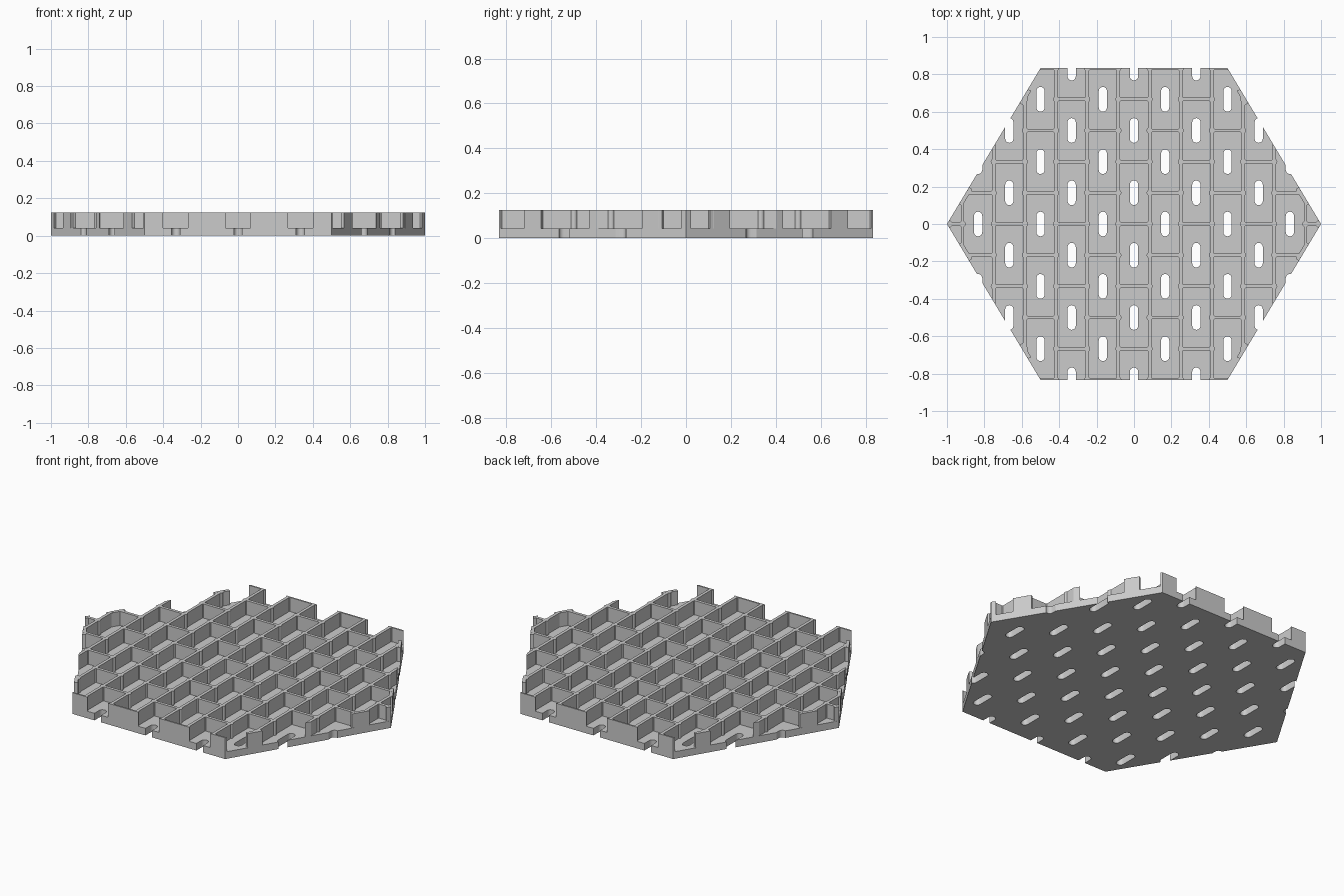
import bpy
import bmesh
from math import pi, asin, cos, sin, radians
from mathutils import Vector

cube = bpy.data.objects.get("Cube")
if cube:
    bpy.data.objects.remove(cube, do_unlink=True)

HEIGHT, FLOOR = 1 / 8, 1 / 24
CELL_X, CELL_Y = 1 / 12, 1 / 6      # half size of one cell
WALL, POST = 0.009, 0.016           # half wall thickness, post radius
SLOT_R, SLOT_L = 0.022, 0.066       # slot radius and half length

grey = bpy.data.materials.new("plain grey")
grey.use_nodes = True
grey.diffuse_color = (0.6, 0.6, 0.6, 1)
grey.node_tree.nodes["Principled BSDF"].inputs["Base Color"].default_value = (0.6, 0.6, 0.6, 1)


def prisms(name, outlines, z0, z1):
    """One object made of upright prisms with the given outlines."""
    bm = bmesh.new()
    for outline in outlines:
        face = bm.faces.new([bm.verts.new((x, y, z0)) for x, y in outline])
        top = bmesh.ops.extrude_face_region(bm, geom=[face])["geom"]
        verts = [g for g in top if isinstance(g, bmesh.types.BMVert)]
        bmesh.ops.translate(bm, verts=verts, vec=(0, 0, z1 - z0))
    bmesh.ops.recalc_face_normals(bm, faces=bm.faces)
    mesh = bpy.data.meshes.new(name)
    bm.to_mesh(mesh)
    bm.free()
    mesh.materials.append(grey)
    obj = bpy.data.objects.new(name, mesh)
    bpy.context.collection.objects.link(obj)
    return obj


def arc(cx, cy, r, a0, a1, steps):
    return [(cx + r * cos(a0 + (a1 - a0) * i / steps),
             cy + r * sin(a0 + (a1 - a0) * i / steps)) for i in range(steps + 1)]


def cell_outline(x, y):
    """Rectangle whose corners and long sides go round the wall posts."""
    b = asin(WALL / POST)
    quarter, half = pi / 2 - 2 * b, pi - 2 * b
    stops = [(1, 0, 3 * pi / 2 - b, half), (1, 1, 3 * pi / 2 - b, quarter),
             (-1, 1, -b, quarter), (-1, 0, pi / 2 - b, half),
             (-1, -1, pi / 2 - b, quarter), (1, -1, pi - b, quarter)]
    points = []
    for sx, sy, start, sweep in stops:
        points += arc(x + sx * CELL_X, y + sy * CELL_Y, POST, start, start - sweep,
                      8 if sweep == half else 3)
    return points


def slot_outline(x, y):
    d = SLOT_L - SLOT_R
    return arc(x, y + d, SLOT_R, 0, pi, 8) + arc(x, y - d, SLOT_R, pi, 2 * pi, 8)


def cut(target, cutter):
    mod = target.modifiers.new("cut", "BOOLEAN")
    mod.operation = "DIFFERENCE"
    mod.solver = "EXACT"
    mod.object = cutter
    cutter.hide_render = True
    graph = bpy.context.evaluated_depsgraph_get()
    mesh = bpy.data.meshes.new_from_object(target.evaluated_get(graph))
    target.modifiers.clear()
    target.data = mesh
    bpy.data.objects.remove(cutter, do_unlink=True)


# Staggered cell centres, one slot in the middle of each
centres = []
for col in range(-6, 7):
    for row in range(-5, 6):
        x, y = col / 6, row / 6
        inside = abs(y) < (1.3 - abs(x)) * 5 / 3
        if (col + row) % 2 and inside:
            centres.append((x, y))

# Hexagonal tile with pockets and drain slots
corner_y = 5 / 6
tile = prisms("hexagonal_tile", [[(1, 0), (0.5, corner_y), (-0.5, corner_y),
                                  (-1, 0), (-0.5, -corner_y), (0.5, -corner_y)]], 0, HEIGHT)
cut(tile, prisms("cell_cutter", [cell_outline(*c) for c in centres], FLOOR, HEIGHT + 0.1))
cut(tile, prisms("slot_cutter", [slot_outline(*c) for c in centres], -0.1, FLOOR + 0.01))


# Short ribs along the slanted edges, and a post at each side tip
def edge_point(x, depth):
    return Vector((x, (1 - x) * 5 / 3)) + depth * Vector((-5, -3)).normalized()


outlines = []
for sx in (1, -1):
    for sy in (1, -1):
        for x0, x1 in ((0.567, 0.612), (0.882, 0.936)):
            rib = [edge_point(x0, 0.0005), edge_point(x1, 0.0005),
                   edge_point(x1, 0.02), edge_point(x0, 0.02)]
            outlines.append([(sx * p.x, sy * p.y) for p in rib])
    outlines.append([(sx * x, y) for x, y in
                     ((0.999, 0), (0.985, 0.023), (0.965, 0), (0.985, -0.023))])
ribs = prisms("edge_ribs", outlines, FLOOR - 0.005, HEIGHT - 0.0005)

# Smooth round slots and posts, keep the wall edges sharp
bpy.ops.object.select_all(action="DESELECT")
tile.select_set(True)
bpy.context.view_layer.objects.active = tile
bpy.ops.object.shade_smooth_by_angle(angle=radians(30))
